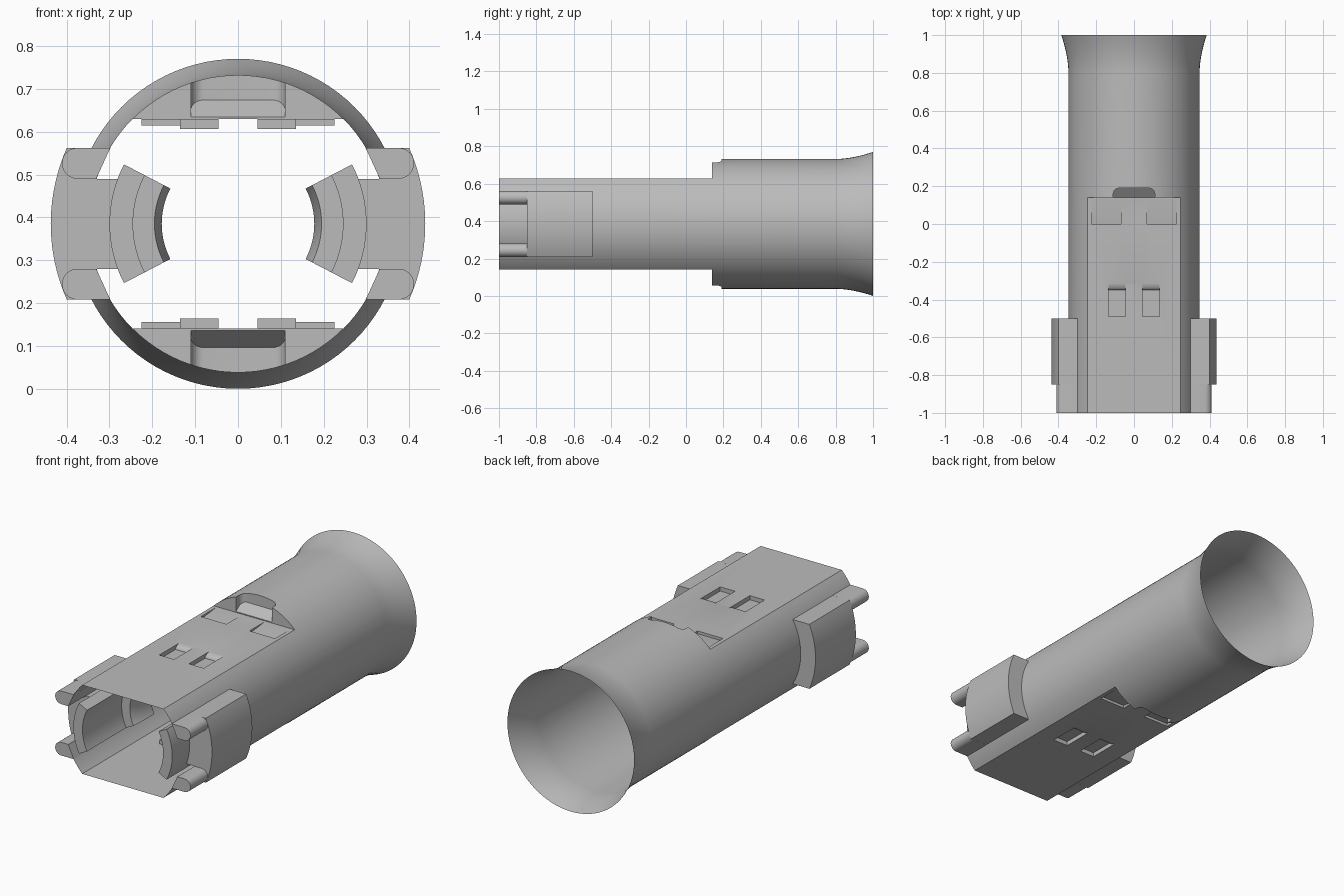
import bpy, bmesh, math
from math import cos, sin, radians, pi

if "Cube" in bpy.data.objects:
    bpy.data.objects.remove(bpy.data.objects["Cube"], do_unlink=True)

AXIS = 0.385     # height of the tube axis
R = 0.347        # tube radius
FLAT = 0.244     # axis to flat panel
STEP = 0.14      # where the flats meet the full tube

grey = bpy.data.materials.new("plain grey")
grey.use_nodes = True
COLOUR = (0.5, 0.5, 0.5, 1)
grey.diffuse_color = COLOUR
grey.node_tree.nodes["Principled BSDF"].inputs["Base Color"].default_value = COLOUR


def loft(name, rings):
    """Closed solid through matching rings of points, heights measured from the axis."""
    bm = bmesh.new()
    loops = [[bm.verts.new((x, y, z + AXIS)) for x, y, z in ring] for ring in rings]
    for a, b in zip(loops, loops[1:]):
        n = len(a)
        for i in range(n):
            j = (i + 1) % n
            bm.faces.new((a[i], a[j], b[j], b[i]))
    bm.faces.new(loops[0])
    bm.faces.new(loops[-1])
    bmesh.ops.recalc_face_normals(bm, faces=bm.faces)
    mesh = bpy.data.meshes.new(name)
    bm.to_mesh(mesh)
    bm.free()
    mesh.materials.append(grey)
    ob = bpy.data.objects.new(name, mesh)
    bpy.context.collection.objects.link(ob)
    return ob


def along_y(name, outline, y0, y1):
    return loft(name, [[(x, y, z) for x, z in outline] for y in (y0, y1)])


def along_x(name, outline, x0, x1):
    return loft(name, [[(x, y, z) for y, z in outline] for x in (x0, x1)])


def arc(r, a0, a1, n, cx=0, cz=0):
    return [(cx + r * cos(a0 + (a1 - a0) * i / n), cz + r * sin(a0 + (a1 - a0) * i / n))
            for i in range(n + 1)]


def smooth(ob):
    bpy.ops.object.select_all(action="DESELECT")
    ob.select_set(True)
    bpy.context.view_layer.objects.active = ob
    bpy.ops.object.shade_smooth_by_angle(angle=radians(30))


# Tube with a flared back end, first as a solid
flare = [(0.8 + 0.2 * i / 8, R + 0.038 * (i / 8) ** 1.8) for i in range(9)]
stations = [(-1, R)] + flare
body = loft("tube_body", [[(x, y, z) for x, z in arc(r, 0, 2 * pi, 96)[:-1]]
                          for y, r in stations])

# Cutters for the flats, the end notches and the pockets
cutters = []
for s in (1, -1):
    def zs(points):
        return [(y, s * z) for y, z in points]

    cutters.append(along_x("flat_cutter", zs([(-1.2, FLAT), (STEP, FLAT),
                                             (STEP, 0.6), (-1.2, 0.6)]), -0.6, 0.6))
    # notch with rounded back corners and a ramped floor
    plan = ([(0.11, 0.135)] + arc(0.03, 0, pi / 2, 6, 0.08, 0.16)
            + arc(0.03, pi / 2, pi, 6, -0.08, 0.16) + [(-0.11, 0.135)])
    floor = [(x, y, s * (FLAT + 0.001 + 0.8 * (y - 0.135))) for x, y in plan]
    cutters.append(loft("notch_cutter", [floor, [(x, y, s * 0.6) for x, y in plan]]))
    curve = [(-0.30 - 0.05 * cos(t), FLAT - 0.023 + 0.024 * sin(t))
             for t in (pi / 2 * i / 6 for i in range(7))]
    window = [(-0.49, 0.3), (-0.49, FLAT - 0.023)] + curve + [(-0.30, 0.3)]
    wedge = [(0, 0.3), (0, FLAT - 0.015), (0.139, FLAT + 0.001), (0.139, 0.3)]
    for m in (1, -1):
        cutters.append(along_x("window_cutter", zs(window), m * 0.045, m * 0.135))
        cutters.append(along_x("wedge_cutter", zs(wedge), m * 0.07, m * 0.225))

for cutter in cutters:
    cutter.hide_render = True
    mod = body.modifiers.new("cut", "BOOLEAN")
    mod.operation = "DIFFERENCE"
    mod.solver = "EXACT"
    mod.object = cutter
bpy.context.view_layer.update()
depsgraph = bpy.context.evaluated_depsgraph_get()
baked = bpy.data.meshes.new_from_object(body.evaluated_get(depsgraph))
body.modifiers.clear()
body.data = baked
for cutter in cutters:
    bpy.data.objects.remove(cutter, do_unlink=True)

# Open both ends and the side gaps between the prongs, leaving a thin shell
bm = bmesh.new()
bm.from_mesh(baked)
for co, no in (((0, -0.85, 0), (0, 1, 0)), ((0, 0, AXIS + 0.105), (0, 0, 1)),
               ((0, 0, AXIS - 0.105), (0, 0, 1))):
    bmesh.ops.bisect_plane(bm, geom=bm.verts[:] + bm.edges[:] + bm.faces[:],
                           plane_co=co, plane_no=no, dist=1e-5)
doomed = []
for f in bm.faces:
    c = f.calc_center_median()
    end_cap = abs(c.y) > 0.999
    gap = c.y < -0.85 and abs(c.z - AXIS) < 0.105 and abs(c.x) > 0.3
    if end_cap or gap:
        doomed.append(f)
bmesh.ops.delete(bm, geom=doomed, context="FACES")
bm.to_mesh(baked)
bm.free()
smooth(body)

# Side clips: outer arm, stem, prongs, tongue and inner hook
H = 0.177
for m, side in ((1, "left"), (-1, "right")):
    def flip(points, v=1):
        return [(m * x, v * z) for x, z in points]

    def sector(r0, r1):
        a = radians(27.5)
        return flip(arc(r0, -a, a, 16) + arc(r1, a, -a, 16))

    parts = []
    a_out, a_in = math.asin(H / 0.437), math.asin(H / R)
    arm = arc(0.437, -a_out, a_out, 20) + arc(R - 0.001, a_in, -a_in, 20)
    parts.append(along_y(side + "_arm", flip(arm), -0.85, -0.5))
    stem = [(0.28, -0.105), (0.36, -0.105), (0.36, 0.105), (0.28, 0.105)]
    parts.append(along_y(side + "_stem", flip(stem), -0.849, -0.5))
    for v, level in ((1, "upper"), (-1, "lower")):
        prong = ([(0.298, H)] + arc(0.036, pi / 2, -pi / 2, 12, 0.375, H - 0.036)
                 + [(0.331, 0.105)])
        parts.append(along_y(f"{side}_{level}_prong", flip(prong, v), -1, -0.845))
    parts.append(along_y(side + "_tongue", sector(0.245, 0.30), -1, -0.5))
    hook = [(-0.66, 0.195), (-0.6, 0.178), (-0.5, 0.178)]
    parts.append(loft(side + "_hook", [[(x, y, z) for x, z in sector(r, 0.246)]
                                       for y, r in hook]))
    for part in parts:
        smooth(part)
